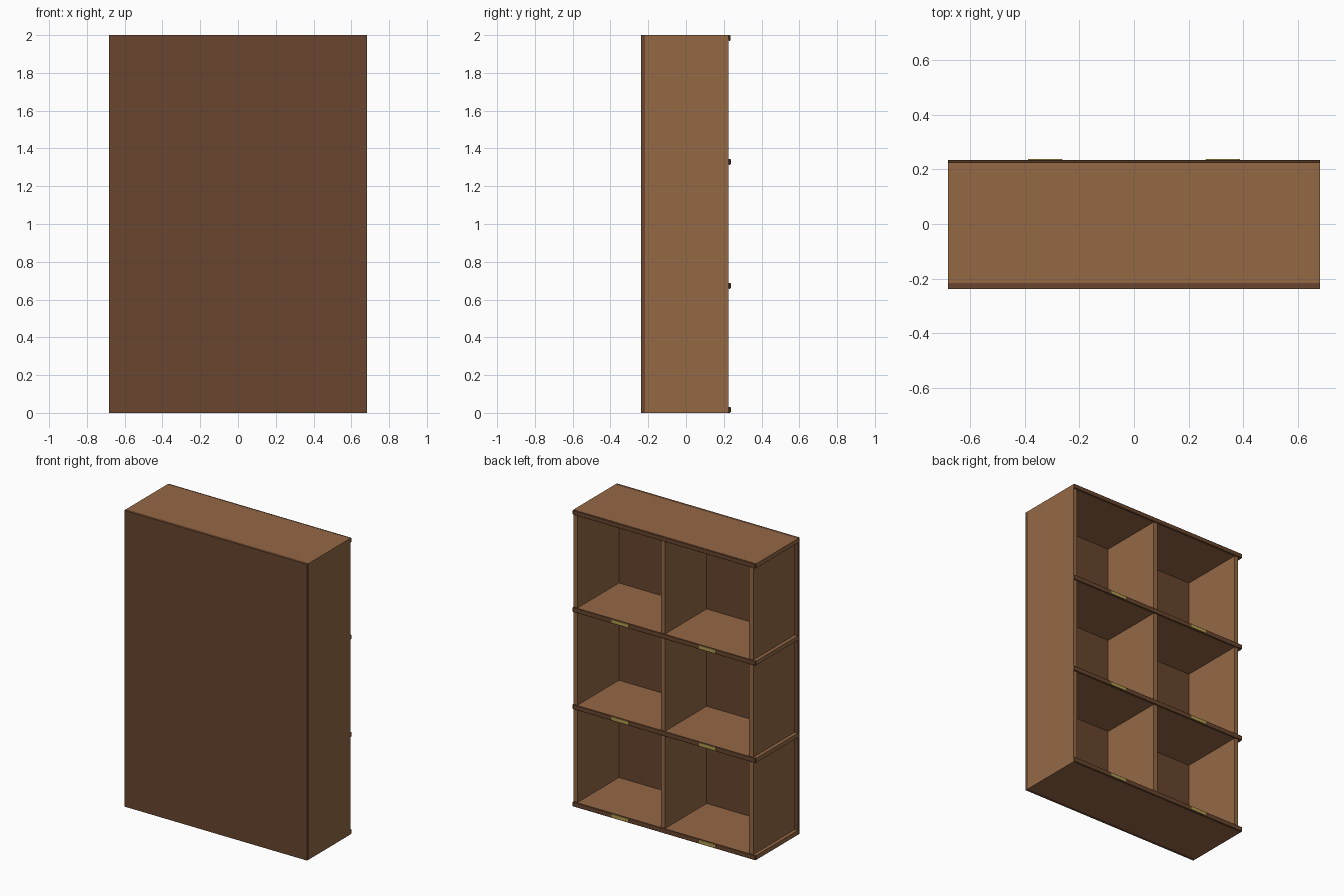
import bpy

if "Cube" in bpy.data.objects:
    bpy.data.objects.remove(bpy.data.objects["Cube"])


def material(name, rgb):
    m = bpy.data.materials.new(name)
    m.diffuse_color = (*rgb, 1)
    m.use_nodes = True
    m.node_tree.nodes["Principled BSDF"].inputs["Base Color"].default_value = m.diffuse_color
    return m


WOOD = material("wood", (0.30, 0.14, 0.06))
DARK = material("dark_wood", (0.14, 0.06, 0.028))
BRASS = material("brass", (0.45, 0.33, 0.08))


def box(name, x, y, z, mat, bevel=0.0, segments=1):
    """Box from (min, max) ranges on each axis."""
    ranges = (x, y, z)
    bpy.ops.mesh.primitive_cube_add(size=1, location=[(a + b) / 2 for a, b in ranges])
    o = bpy.context.object
    o.name = name
    o.scale = [b - a for a, b in ranges]
    bpy.ops.object.transform_apply(location=False, rotation=False, scale=True)
    o.data.materials.append(mat)
    if bevel:
        b = o.modifiers.new("bevel", "BEVEL")
        b.width = bevel
        b.segments = segments
    return o


W, T = 0.683, 0.03           # half width, board thickness
Y0, Y1 = -0.217, 0.225       # depth of the boards
STEP = (2 - T) / 3           # shelf spacing

# closed panel on the front side
box("back_panel", (-W, W), (-0.238, Y0), (0, 2), DARK)

# uprights, the left one set in from the shelf ends
for name, x in (("left_upright", -0.66), ("middle_upright", -0.002), ("right_upright", W - T)):
    box(name, (x, x + T), (Y0, Y1), (T / 2, 2 - T / 2), WOOD)

# shelves with dark edging and brass label plates
for i in range(4):
    z = i * STEP
    box(f"shelf_{i}", (-W, W), (Y0, Y1), (z, z + T), WOOD)
    box(f"shelf_edging_{i}", (-W, W), (Y1, 0.235), (z, z + T + 0.002 * (i < 3)), DARK, 0.002)
    if i < 3:
        for side in (-1, 1):
            c = side * 0.326
            box(f"label_plate_{i}_{'right' if side > 0 else 'left'}",
                (c - 0.063, c + 0.063), (0.233, 0.239), (z + 0.004, z + T - 0.002), BRASS, 0.002, 2)
